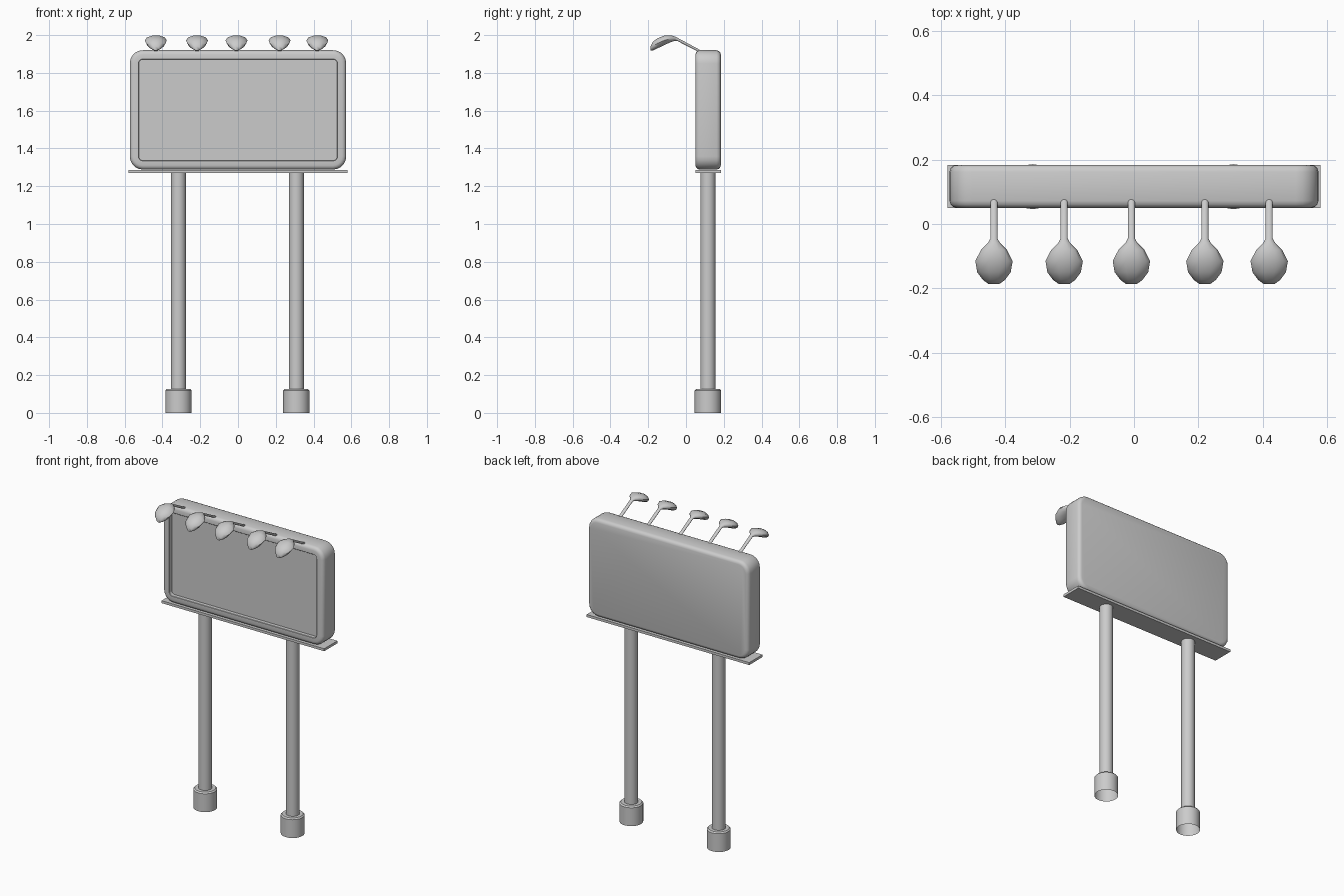
import bpy, bmesh, math
from mathutils import Vector

cube = bpy.data.objects.get("Cube")
if cube:
    bpy.data.objects.remove(cube, do_unlink=True)

grey = bpy.data.materials.new("light grey metal")
grey.use_nodes = True
colour = (0.6, 0.6, 0.6, 1)
grey.diffuse_color = colour
grey.node_tree.nodes["Principled BSDF"].inputs["Base Color"].default_value = colour


def loft(name, rings, cap_start=True, cap_end=True, angle=40):
    """Skin a list of equally sized point rings into one object."""
    bm = bmesh.new()
    loops = [[bm.verts.new(p) for p in ring] for ring in rings]
    n = len(loops[0])
    for a, b in zip(loops, loops[1:]):
        for i in range(n):
            j = (i + 1) % n
            bm.faces.new((a[i], a[j], b[j], b[i]))
    if cap_start:
        bm.faces.new(loops[0][::-1])
    if cap_end:
        bm.faces.new(loops[-1])
    bmesh.ops.recalc_face_normals(bm, faces=bm.faces)
    mesh = bpy.data.meshes.new(name)
    bm.to_mesh(mesh)
    bm.free()
    mesh.materials.append(grey)
    obj = bpy.data.objects.new(name, mesh)
    bpy.context.collection.objects.link(obj)
    bpy.ops.object.select_all(action='DESELECT')
    obj.select_set(True)
    bpy.context.view_layer.objects.active = obj
    bpy.ops.object.shade_smooth_by_angle(angle=math.radians(angle))
    return obj


def circle(x, y, z, r, n=20):
    return [(x + r * math.cos(t), y + r * math.sin(t), z)
            for t in (2 * math.pi * i / n for i in range(n))]


def rounded_rect(inset, y, steps=5):
    """Rounded outline of the board, shrunk by inset, at depth y."""
    half_w, half_h, radius = 0.573, 0.316, 0.07
    ring = []
    for q, (sx, sz) in enumerate(((1, 1), (-1, 1), (-1, -1), (1, -1))):
        for i in range(steps + 1):
            t = math.pi / 2 * (q + i / steps)
            r = radius - inset
            ring.append((sx * (half_w - radius) + r * math.cos(t), y,
                         1.604 + sz * (half_h - radius) + r * math.sin(t)))
    return ring


# Board: rounded case with a recessed front panel
loft("board", [rounded_rect(i, y) for i, y in (
    (0.022, 0.184), (0.012, 0.181), (0.004, 0.174), (0, 0.162),
    (0, 0.072), (0.004, 0.06), (0.012, 0.053), (0.022, 0.05),
    (0.046, 0.05), (0.048, 0.052), (0.048, 0.075))])

# Ledge under the board
loft("ledge", [[(x, y, z) for x, y in ((-0.58, 0.05), (0.58, 0.05), (0.58, 0.184), (-0.58, 0.184))]
               for z in (1.27, 1.286)])

# Posts with open-bottomed footings
for side, x in (("right", -0.315), ("left", 0.309)):
    loft(side + "_post", [circle(x, 0.116, z, 0.04) for z in (0.11, 1.275)], False, False)
    loft(side + "_footing", [circle(x, 0.116, z, r) for z, r in
                             ((0, 0.07), (0.118, 0.07), (0.126, 0.062), (0.126, 0.04))],
         False, False)

# Lamps: y, half width, bottom z, top z of each cross-section
ARM = ((0.083, 0.004, 1.906, 1.914), (0.074, 0.011, 1.907, 1.922),
       (-0.045, 0.011, 1.968, 1.986), (-0.058, 0.018, 1.969, 1.993))
HEAD = ((-0.08, 0.04, 1.962, 2.0), (-0.115, 0.058, 1.946, 1.999),
        (-0.15, 0.052, 1.929, 1.985), (-0.174, 0.034, 1.918, 1.968),
        (-0.187, 0.016, 1.918, 1.942))
for k, x in enumerate((-0.435, -0.217, -0.008, 0.22, 0.42)):
    rings = []
    for y, w, low, high in ARM + HEAD:
        mid, h = (low + high) / 2, (high - low) / 2
        rings.append([(x + w * math.cos(t), y, mid + h * math.sin(t))
                      for t in (math.pi * i / 5 for i in range(10))])
    loft("lamp_%d" % (k + 1), rings, angle=50)
